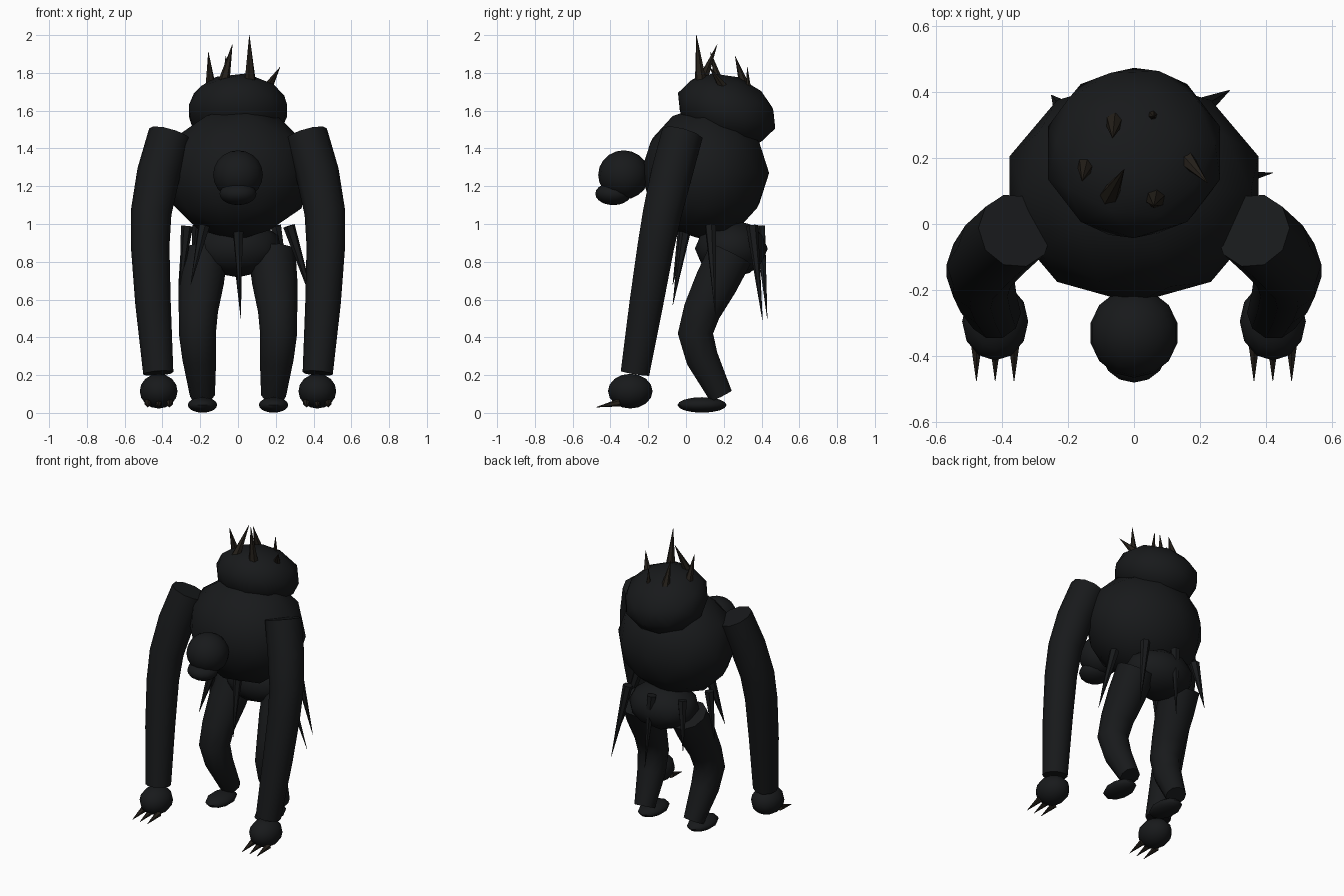
import bpy, bmesh, math
from mathutils import Vector, Matrix

if "Cube" in bpy.data.objects:
    bpy.data.objects.remove(bpy.data.objects["Cube"])


def material(name, rgb):
    m = bpy.data.materials.new(name)
    m.diffuse_color = (*rgb, 1)
    m.use_nodes = True
    m.node_tree.nodes["Principled BSDF"].inputs["Base Color"].default_value = m.diffuse_color
    return m


HIDE = material("dark_hide", (0.009, 0.010, 0.011))
HORN = material("dark_horn", (0.018, 0.014, 0.010))


def finish(name, bm, mat=HIDE, angle=50):
    bmesh.ops.recalc_face_normals(bm, faces=bm.faces)
    me = bpy.data.meshes.new(name)
    bm.to_mesh(me)
    bm.free()
    me.materials.append(mat)
    ob = bpy.data.objects.new(name, me)
    bpy.context.collection.objects.link(ob)
    bpy.ops.object.select_all(action='DESELECT')
    ob.select_set(True)
    bpy.context.view_layer.objects.active = ob
    bpy.ops.object.shade_smooth_by_angle(angle=math.radians(angle))
    return ob


def blob(name, centre, radii, tilt=0, ico=True, seg=14, rings=10):
    bm = bmesh.new()
    if ico:
        bmesh.ops.create_icosphere(bm, subdivisions=2, radius=1.015)
    else:
        bmesh.ops.create_uvsphere(bm, u_segments=seg, v_segments=rings, radius=1)
    m = (Matrix.Translation(centre) @ Matrix.Rotation(math.radians(tilt), 4, 'X')
         @ Matrix.Diagonal((*radii, 1)))
    bmesh.ops.transform(bm, matrix=m, verts=bm.verts)
    return finish(name, bm)


def limb(name, path, radii, sides=10):
    bm = bmesh.new()
    pts = [Vector(p) for p in path]
    loops = []
    for i, (p, r) in enumerate(zip(pts, radii)):
        t = (pts[min(i + 1, len(pts) - 1)] - pts[max(i - 1, 0)]).normalized()
        u = Vector((1, 0, 0))
        u = (u - t * u.dot(t)).normalized()
        v = t.cross(u)
        loops.append([bm.verts.new(p + r * (u * math.cos(a) + v * math.sin(a)))
                      for a in (2 * math.pi * k / sides for k in range(sides))])
    for a, b in zip(loops, loops[1:]):
        for k in range(sides):
            n = (k + 1) % sides
            bm.faces.new((a[k], a[n], b[n], b[k]))
    bm.faces.new(loops[0])
    bm.faces.new(loops[-1])
    return finish(name, bm)


def spike(name, base, tip, radius, mat=HORN, sides=6):
    base, tip = Vector(base), Vector(tip)
    d = tip - base
    bm = bmesh.new()
    bmesh.ops.create_cone(bm, cap_ends=True, segments=sides, radius1=radius,
                          radius2=0.001, depth=d.length)
    m = Matrix.Translation((base + tip) / 2) @ d.to_track_quat('Z', 'Y').to_matrix().to_4x4()
    bmesh.ops.transform(bm, matrix=m, verts=bm.verts)
    return finish(name, bm, mat)


# Body masses
blob("torso", (0, 0.10, 1.27), (0.39, 0.335, 0.35))
blob("upper_back_hump", (0, 0.215, 1.60), (0.27, 0.27, 0.185), tilt=-20)
blob("pelvis", (0, 0.24, 0.87), (0.235, 0.19, 0.15))
blob("head", (0, -0.33, 1.26), (0.135, 0.135, 0.13), ico=False)
blob("jaw", (0, -0.385, 1.16), (0.10, 0.095, 0.06), ico=False)

# Arms, legs, hands and feet
for side, s in (("left", -1), ("right", 1)):
    limb(side + "_arm",
         [(s * 0.36, -0.02, 1.475), (s * 0.42, -0.075, 1.27), (s * 0.46, -0.125, 1.06),
          (s * 0.465, -0.16, 0.88), (s * 0.45, -0.21, 0.58), (s * 0.422, -0.27, 0.21)],
         [0.115, 0.115, 0.108, 0.102, 0.094, 0.08])
    limb(side + "_leg",
         [(s * 0.18, 0.235, 0.84), (s * 0.195, 0.16, 0.69), (s * 0.21, 0.085, 0.54),
          (s * 0.215, 0.05, 0.42), (s * 0.205, 0.085, 0.29), (s * 0.188, 0.185, 0.09)],
         [0.125, 0.12, 0.104, 0.098, 0.09, 0.066])
    blob(side + "_hand", (s * 0.42, -0.295, 0.115), (0.10, 0.118, 0.092),
         ico=False, seg=12, rings=8)
    blob(side + "_foot", (s * 0.188, 0.085, 0.042), (0.082, 0.13, 0.041),
         ico=False, seg=10, rings=8)
    for i in (-1, 0, 1):
        x = s * 0.42 + i * 0.057
        spike(f"{side}_claw_{i + 2}", (x, -0.35, 0.055), (x, -0.475, 0.03), 0.021)

# Spikes growing from the hump
back_spikes = [((-0.145, 0.18, 1.73), (-0.157, 0.13, 1.91), 0.028),
               ((-0.08, 0.075, 1.73), (-0.03, 0.165, 1.95), 0.034),
               ((0.065, 0.08, 1.73), (0.06, 0.055, 2.0), 0.034),
               ((0.155, 0.20, 1.72), (0.222, 0.125, 1.83), 0.028),
               ((-0.06, 0.31, 1.73), (-0.065, 0.26, 1.89), 0.028),
               ((0.055, 0.33, 1.70), (0.06, 0.325, 1.83), 0.018)]
for i, (b, t, r) in enumerate(back_spikes):
    spike(f"back_spike_{i + 1}", b, t, r)

# Ragged strips hanging round the waist
strips = [((0.27, 0.13, 0.99), (0.42, 0.155, 0.52)),
          ((0.20, 0.35, 0.99), (0.29, 0.405, 0.49)),
          ((-0.01, 0.39, 0.99), (0.015, 0.43, 0.50)),
          ((-0.21, 0.34, 0.99), (-0.25, 0.39, 0.66)),
          ((-0.27, 0.13, 0.99), (-0.31, 0.13, 0.62)),
          ((-0.18, -0.01, 0.99), (-0.25, -0.07, 0.68)),
          ((0.0, 0.0, 0.99), (0.01, -0.07, 0.57))]
for i, (b, t) in enumerate(strips):
    spike(f"waist_strip_{i + 1}", b, t, 0.032, HIDE)
